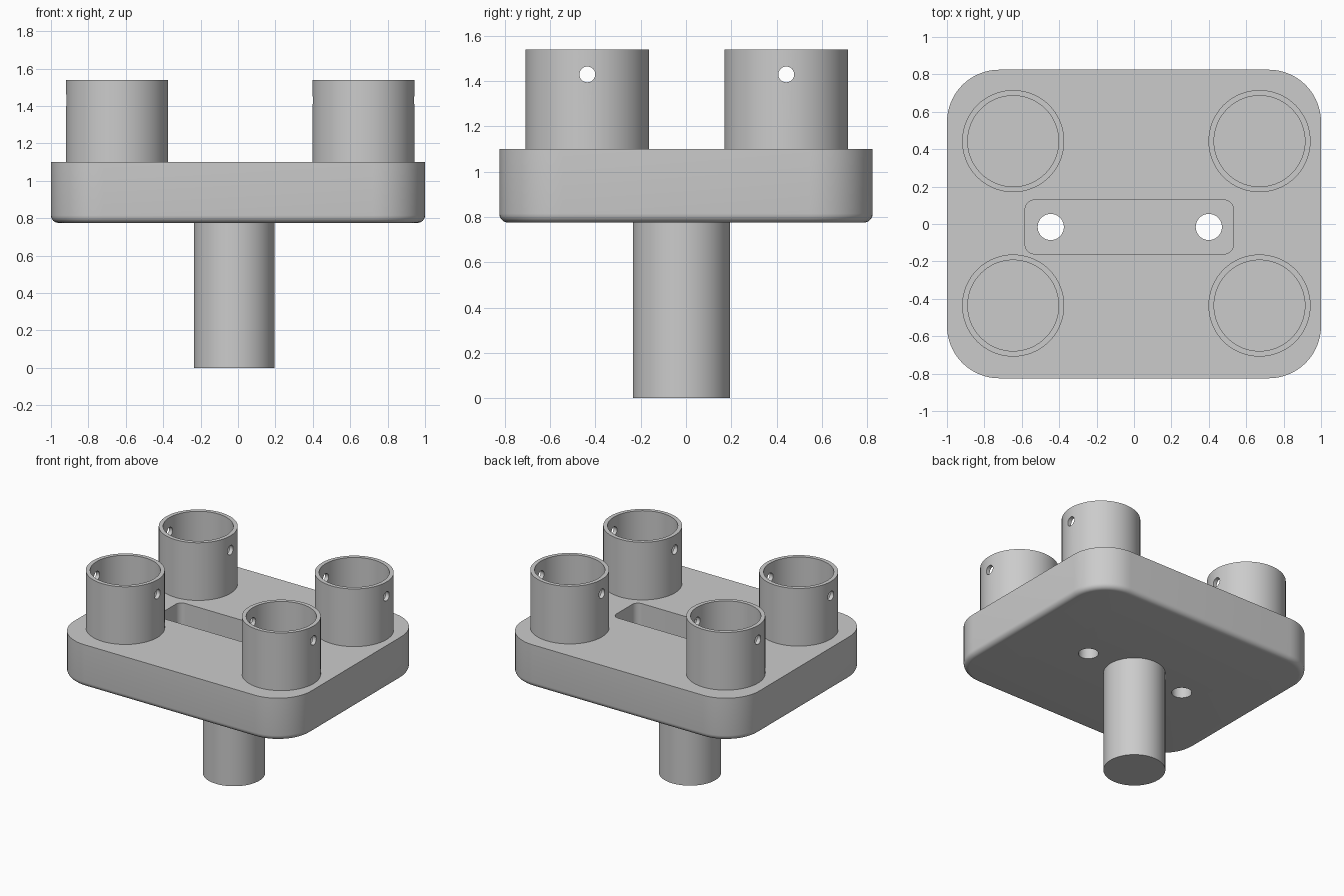
import bpy, bmesh
from math import sin, cos, pi, radians
from mathutils import Matrix

if "Cube" in bpy.data.objects:
    bpy.data.objects.remove(bpy.data.objects["Cube"], do_unlink=True)

grey = bpy.data.materials.new("plain grey")
grey.use_nodes = True
grey.diffuse_color = (0.6, 0.6, 0.6, 1)
grey.node_tree.nodes["Principled BSDF"].inputs["Base Color"].default_value = (0.6, 0.6, 0.6, 1)


def make_object(name, bm):
    bmesh.ops.recalc_face_normals(bm, faces=bm.faces)
    mesh = bpy.data.meshes.new(name)
    bm.to_mesh(mesh)
    bm.free()
    mesh.materials.append(grey)
    obj = bpy.data.objects.new(name, mesh)
    bpy.context.collection.objects.link(obj)
    return obj


def rounded_loop(hx, hy, r, steps=14):
    """Corner-rounded rectangle outline, centred on the origin."""
    points = []
    for q, (sx, sy) in enumerate([(1, 1), (-1, 1), (-1, -1), (1, -1)]):
        for i in range(steps + 1):
            a = pi / 2 * (q + i / steps)
            points.append((sx * (hx - r) + r * cos(a), sy * (hy - r) + r * sin(a)))
    return points


def rounded_block(name, centre, hx, hy, r, z0, z1, fillet=0):
    """Rounded prism with an optional fillet round its lower edge."""
    levels = [(0, z0), (0, z1)]
    if fillet:
        arcs = [pi / 2 * i / 6 for i in range(7)]
        levels = [(fillet * (1 - sin(a)), z0 + fillet * (1 - cos(a))) for a in arcs] + [(0, z1)]
    bm = bmesh.new()
    rings = [[bm.verts.new((centre[0] + x, centre[1] + y, z))
              for x, y in rounded_loop(hx - inset, hy - inset, r - inset)]
             for inset, z in levels]
    for low, high in zip(rings, rings[1:]):
        for i in range(len(low)):
            bm.faces.new((low[i - 1], low[i], high[i], high[i - 1]))
    bm.faces.new(rings[0])
    bm.faces.new(rings[-1])
    return make_object(name, bm)


def cylinder(name, centre, r, length, axis="Z", sides=64):
    bm = bmesh.new()
    turn = Matrix.Rotation(pi / 2, 4, "Y") if axis == "X" else Matrix()
    bmesh.ops.create_cone(bm, cap_ends=True, segments=sides, radius1=r, radius2=r,
                          depth=length, matrix=Matrix.Translation(centre) @ turn)
    return make_object(name, bm)


def tube(name, x, y, z0, z1, outer, inner, sides=72):
    bm = bmesh.new()
    rings = [[bm.verts.new((x + r * cos(2 * pi * i / sides), y + r * sin(2 * pi * i / sides), z))
              for i in range(sides)]
             for r, z in [(outer, z0), (outer, z1), (inner, z1), (inner, z0)]]
    for k in range(4):
        a, b = rings[k - 1], rings[k]
        for i in range(sides):
            bm.faces.new((a[i - 1], a[i], b[i], b[i - 1]))
    return make_object(name, bm)


def cut(obj, cutters):
    """Subtract the cutters, bake the result and remove them."""
    for c in cutters:
        c.hide_render = True
        mod = obj.modifiers.new("cut", "BOOLEAN")
        mod.operation, mod.solver, mod.object = "DIFFERENCE", "EXACT", c
    graph = bpy.context.evaluated_depsgraph_get()
    baked = bpy.data.meshes.new_from_object(obj.evaluated_get(graph))
    obj.modifiers.clear()
    obj.data = baked
    for c in cutters:
        bpy.data.objects.remove(c, do_unlink=True)


BOTTOM, TOP, RIM = 0.775, 1.10, 1.54
parts = []

# Base plate with a long pocket and two screw holes
plate = rounded_block("base_plate", (0, 0), 1.0, 0.825, 0.28, BOTTOM, TOP, 0.04)
pocket = rounded_block("pocket_cutter", (-0.025, -0.016), 0.557, 0.144, 0.05, 0.9, TOP + 0.1)
holes = [cylinder("screw_cutter", (x, -0.016, 0.9), 0.07, 0.6, sides=48) for x in (-0.445, 0.4)]
cut(plate, [pocket] + holes)
parts.append(plate)

# Four open cups, each cross-drilled from side to side
for side, x in (("right", -0.646), ("left", 0.671)):
    for end, y in (("front", -0.436), ("back", 0.443)):
        cup = tube(f"{end}_{side}_cup", x, y, TOP - 0.005, RIM, 0.273, 0.243)
        cut(cup, [cylinder("pin_cutter", (x, y, 1.43), 0.035, 0.8, "X", 32)])
        parts.append(cup)

# Solid post below the plate
parts.append(cylinder("post", (-0.02, -0.02, BOTTOM / 2 + 0.002), 0.215, BOTTOM + 0.004))

bpy.ops.object.select_all(action="DESELECT")
for p in parts:
    p.select_set(True)
bpy.context.view_layer.objects.active = plate
bpy.ops.object.shade_smooth_by_angle(angle=radians(30))
